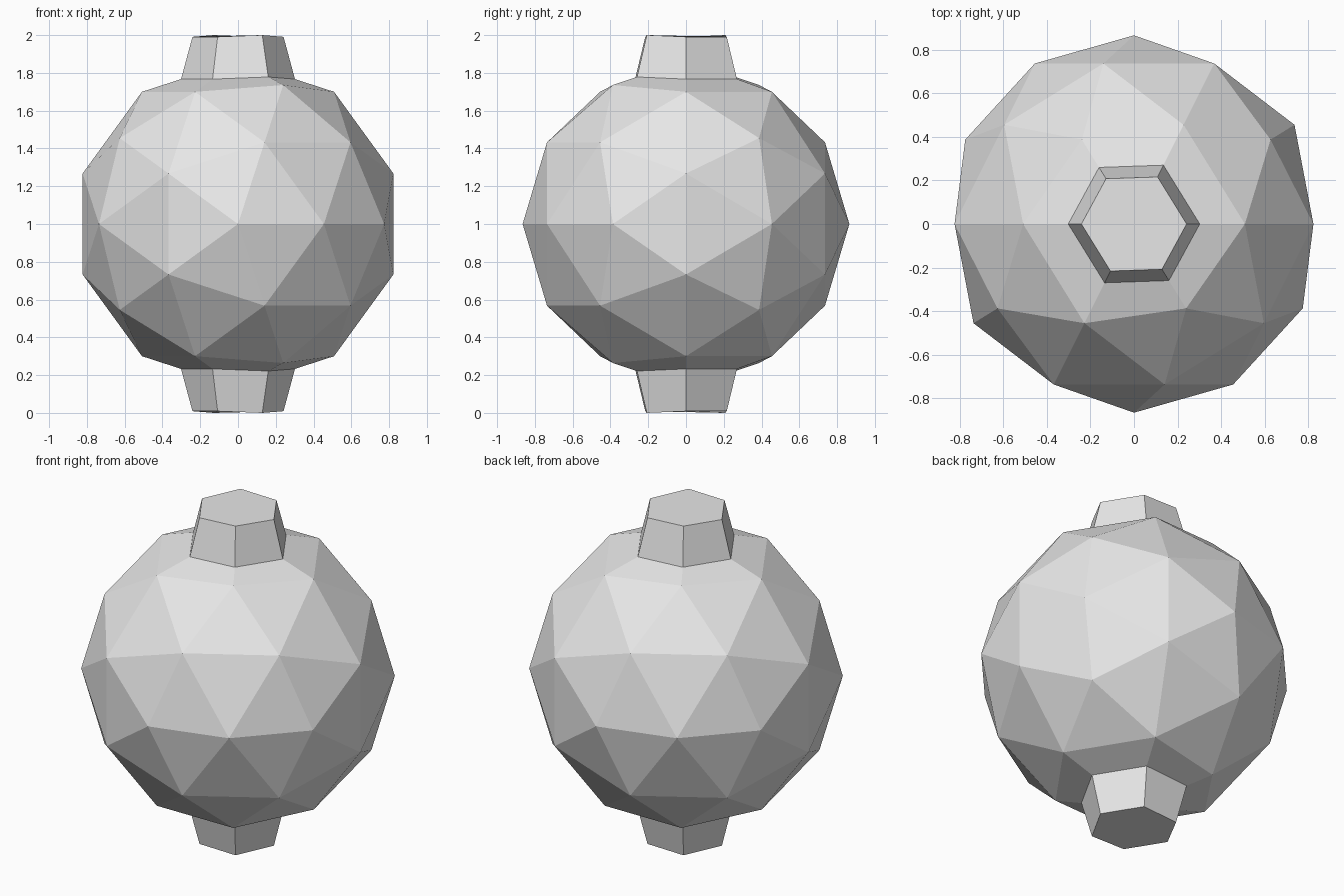
import bpy
import bmesh
from math import radians
from mathutils import Matrix, Vector

RADIUS = 0.865
STUD_CUT = 0.317
STUD_TAPER = 0.8

if "Cube" in bpy.data.objects:
    bpy.data.objects.remove(bpy.data.objects["Cube"], do_unlink=True)

# Plain grey material
grey = bpy.data.materials.new("light_grey")
grey.use_nodes = True
colour = (0.8, 0.8, 0.8, 1)
grey.diffuse_color = colour
grey.node_tree.nodes["Principled BSDF"].inputs["Base Color"].default_value = colour

# Faceted ball with its five-sided pole turned to the front
bm = bmesh.new()
bmesh.ops.create_icosphere(bm, subdivisions=2, radius=RADIUS,
                           matrix=Matrix.Rotation(radians(90), 4, "X"))

# Cut the top and bottom points into hexagons
poles = [v for v in bm.verts if abs(v.co.z) > RADIUS * 0.99]
bmesh.ops.bevel(bm, geom=poles, offset=STUD_CUT, offset_type="OFFSET",
                segments=1, profile=0.5, affect="VERTICES")

# Draw each hexagon out into a tapered stud reaching one unit from the centre
caps = [f for f in bm.faces
        if len(f.verts) == 6 and abs(f.calc_center_median().z) > 0.7]
for cap in caps:
    stud = bmesh.ops.extrude_discrete_faces(bm, faces=[cap])["faces"][0]
    centre = stud.calc_center_median()
    for v in stud.verts:
        v.co = centre + (v.co - centre) * STUD_TAPER
    reach = max(abs(v.co.z) for v in stud.verts)
    side = 1 if centre.z > 0 else -1
    bmesh.ops.translate(bm, verts=stud.verts, vec=Vector((0, 0, side * (1 - reach))))

bmesh.ops.translate(bm, verts=bm.verts, vec=Vector((0, 0, 1)))
bmesh.ops.recalc_face_normals(bm, faces=bm.faces)

mesh = bpy.data.meshes.new("faceted_ball_with_studs")
bm.to_mesh(mesh)
bm.free()
mesh.materials.append(grey)
ball = bpy.data.objects.new("faceted_ball_with_studs", mesh)
bpy.context.collection.objects.link(ball)
